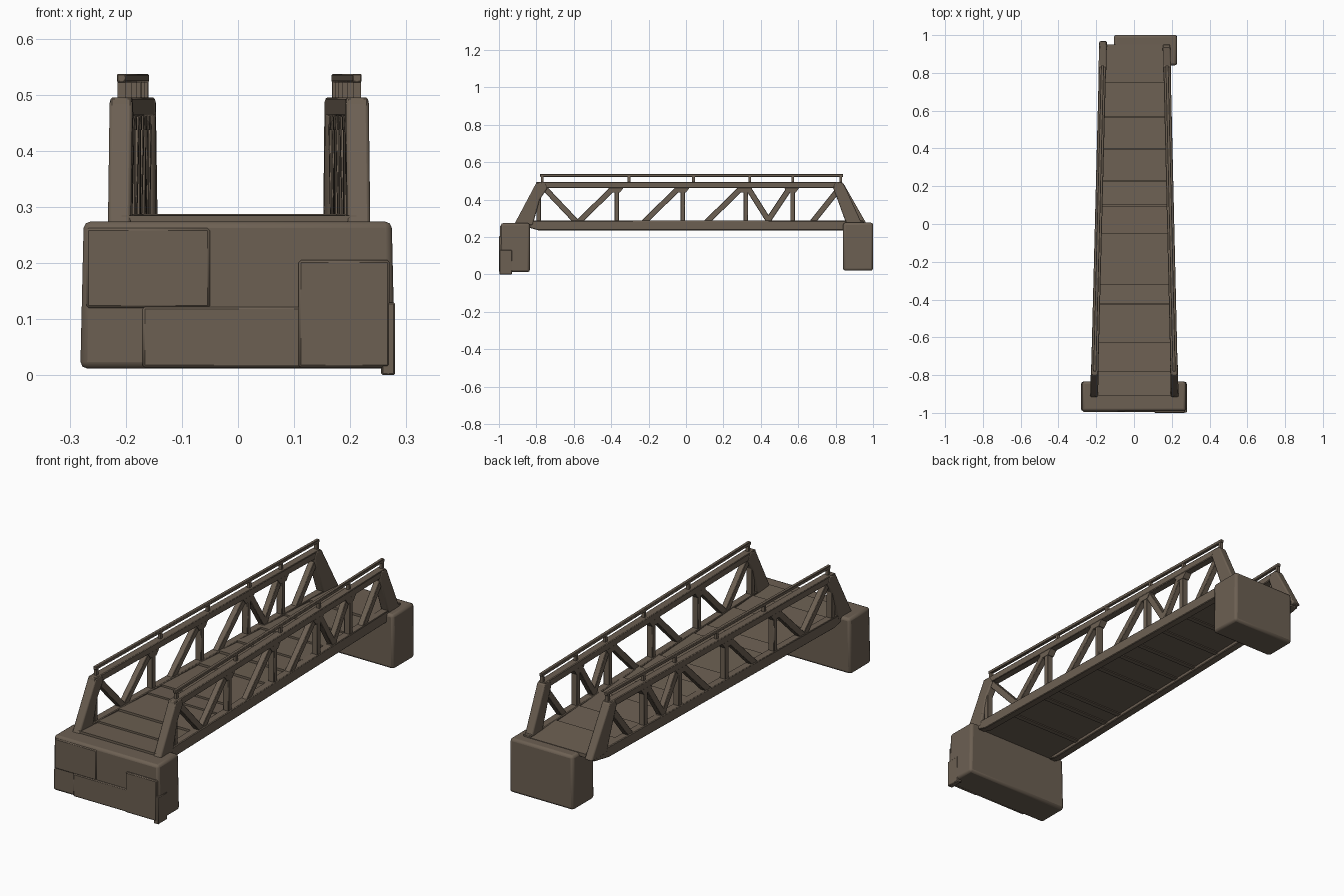
import bpy, bmesh, math, random
from mathutils import Vector

if "Cube" in bpy.data.objects:
    bpy.data.objects.remove(bpy.data.objects["Cube"])

random.seed(4)
stone = bpy.data.materials.new("weathered_brown")
stone.diffuse_color = (0.15, 0.116, 0.085, 1)
stone.use_nodes = True
stone.node_tree.nodes["Principled BSDF"].inputs["Base Color"].default_value = stone.diffuse_color


def finish(name, bm, bevel=0.0, segs=1):
    bmesh.ops.recalc_face_normals(bm, faces=bm.faces)
    me = bpy.data.meshes.new(name)
    bm.to_mesh(me)
    bm.free()
    ob = bpy.data.objects.new(name, me)
    bpy.context.collection.objects.link(ob)
    me.materials.append(stone)
    if bevel:
        m = ob.modifiers.new("bevel", 'BEVEL')
        m.width, m.segments = bevel, segs
    return ob


def hexa(bm, corners):
    # corners: four bottom then four top, same order around
    v = [bm.verts.new(c) for c in corners]
    for f in ((0, 1, 2, 3), (4, 5, 6, 7), (0, 1, 5, 4), (1, 2, 6, 5), (2, 3, 7, 6), (3, 0, 4, 7)):
        bm.faces.new([v[i] for i in f])


def box(bm, x0, x1, y0, y1, z0, z1, flare=0.0):
    f = flare
    hexa(bm, [(x0 - f, y0, z0), (x1 + f, y0, z0), (x1 + f, y1, z0), (x0 - f, y1, z0),
              (x0, y0, z1), (x1, y0, z1), (x1, y1, z1), (x0, y1, z1)])


def truss_x(side, y):
    # the bridge narrows towards the back
    k = (y + 0.9) / 1.85
    return -0.211 + 0.047 * k if side < 0 else 0.215 - 0.043 * k


def prism(bm, side, pts, t):
    # side profile (y, z) given thickness across x
    a = [bm.verts.new((truss_x(side, y) - t / 2, y, z)) for y, z in pts]
    b = [bm.verts.new((truss_x(side, y) + t / 2, y, z)) for y, z in pts]
    bm.faces.new(a)
    bm.faces.new(b)
    n = len(pts)
    for i in range(n):
        j = (i + 1) % n
        bm.faces.new((a[i], a[j], b[j], b[i]))


def bar(bm, side, p, q, w, t):
    p, q = Vector(p), Vector(q)
    d = (q - p).normalized() * (w / 2)
    n = Vector((-d.y, d.x))
    prism(bm, side, [p + n, q + n, q - n, p - n], t)


# Front abutment with shallow stone panels and a small foot
bm = bmesh.new()
box(bm, -0.275, 0.274, -0.99, -0.835, 0.012, 0.274, 0.006)
finish("front_abutment", bm, 0.012, 2)
bm = bmesh.new()
box(bm, -0.17, 0.272, -0.996, -0.98, 0.014, 0.122)
box(bm, 0.108, 0.27, -1.0, -0.98, 0.014, 0.205)
box(bm, -0.27, -0.05, -0.994, -0.98, 0.12, 0.262)
finish("abutment_stones", bm, 0.004)
bm = bmesh.new()
box(bm, 0.255, 0.28, -0.998, -0.93, 0.0, 0.13)
finish("abutment_foot", bm, 0.003)

# Back abutment, shifted to the right
bm = bmesh.new()
box(bm, -0.105, 0.227, 0.84, 1.0, 0.02, 0.277, 0.002)
finish("back_abutment", bm, 0.012, 2)

# Deck base and uneven boards
bm = bmesh.new()


def deck_piece(y0, y1, zb0, zb1, zt0, zt1, inset=0.0):
    l0, l1 = truss_x(-1, y0) + inset, truss_x(-1, y1) + inset
    r0, r1 = truss_x(1, y0) - inset, truss_x(1, y1) - inset
    hexa(bm, [(l0, y0, zb0), (r0, y0, zb0), (r1, y1, zb1), (l1, y1, zb1),
              (l0, y0, zt0), (r0, y0, zt0), (r1, y1, zt1), (l1, y1, zt1)])


deck_piece(-0.85, 0.93, 0.252, 0.252, 0.27, 0.27)
cuts = [-0.91, -0.78, -0.63, -0.42, -0.32, -0.05, 0.1, 0.23, 0.4, 0.57, 0.75, 0.955]
for a, b in zip(cuts, cuts[1:]):
    r = random.uniform(-0.002, 0.002)
    deck_piece(a, b - 0.004, 0.262, 0.262, 0.286 + r, 0.279 + r, 0.004)
finish("deck", bm)
# Cross ribs below the deck
bm = bmesh.new()
for y in cuts[2:-2]:
    deck_piece(y - 0.012, y + 0.012, 0.247, 0.247, 0.256, 0.256)
finish("deck_ribs", bm)

nodes = [-0.37, -0.017, 0.32, 0.57]
diagonals = [(-0.76, 0.465, -0.58, 0.275), (-0.59, 0.265, -0.38, 0.47),
             (-0.25, 0.255, -0.03, 0.47), (0.09, 0.26, 0.305, 0.47),
             (0.33, 0.465, 0.45, 0.275), (0.42, 0.26, 0.56, 0.47),
             (0.66, 0.26, 0.82, 0.46)]

for side, label in ((-1, "left"), (1, "right")):
    end = 0.97 if side < 0 else 0.945
    # Top and bottom chords
    bm = bmesh.new()
    prism(bm, side, [(-0.84, 0.25), (-0.79, 0.236), (0.84, 0.236), (0.95, 0.255),
                     (0.95, 0.287), (-0.84, 0.287)], 0.038)
    prism(bm, side, [(-0.81, 0.462), (0.83, 0.462), (0.835, 0.495), (-0.80, 0.495)], 0.038)
    finish(label + "_chords", bm, 0.003)
    # Sloping end posts
    bm = bmesh.new()
    prism(bm, side, [(-0.918, 0.268), (-0.82, 0.262), (-0.782, 0.40), (-0.74, 0.462),
                     (-0.755, 0.496), (-0.80, 0.49)], 0.041)
    prism(bm, side, [(end, 0.262), (0.86, 0.262), (0.803, 0.42), (0.785, 0.465),
                     (0.80, 0.496), (0.84, 0.49)], 0.041)
    finish(label + "_end_posts", bm, 0.006, 2)
    # Uprights
    bm = bmesh.new()
    for y in [-0.788] + nodes:
        bar(bm, side, (y, 0.255), (y, 0.48), 0.024, 0.03)
    finish(label + "_uprights", bm, 0.002)
    # Diagonals
    bm = bmesh.new()
    for y0, z0, y1, z1 in diagonals:
        bar(bm, side, (y0, z0), (y1, z1), 0.03, 0.028)
    finish(label + "_diagonals", bm, 0.002)
    # Joint plates under the top chord
    bm = bmesh.new()
    for y in nodes:
        prism(bm, side, [(y - 0.055, 0.475), (y + 0.045, 0.475), (y + 0.016, 0.437),
                         (y - 0.025, 0.437)], 0.034)
    finish(label + "_joint_plates", bm)
    # Handrail and its short posts
    bm = bmesh.new()
    prism(bm, side, [(-0.78, 0.522), (0.84, 0.522), (0.84, 0.537), (-0.78, 0.537)], 0.016)
    finish(label + "_handrail", bm, 0.002)
    bm = bmesh.new()
    for y in (-0.768, -0.305, 0.04, 0.34, 0.57, 0.828):
        bar(bm, side, (y, 0.485), (y, 0.526), 0.014, 0.014)
    finish(label + "_rail_posts", bm)

# Smooth shading with sharp edges kept
bpy.ops.object.select_all(action='SELECT')
bpy.context.view_layer.objects.active = bpy.data.objects["deck"]
bpy.ops.object.shade_smooth_by_angle(angle=math.radians(35))
